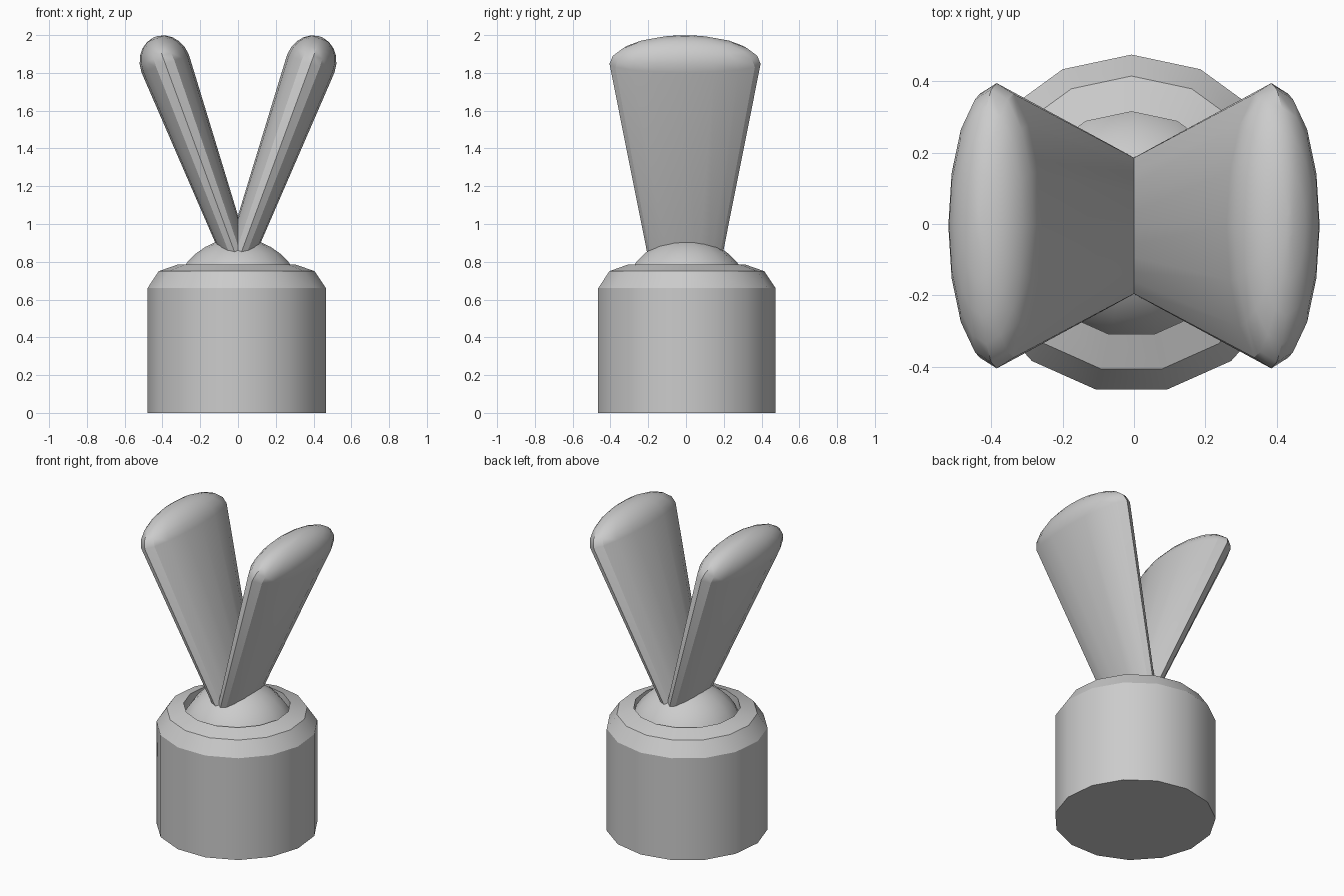
import bpy, bmesh, math
from mathutils import Matrix

cube = bpy.data.objects.get("Cube")
if cube:
    bpy.data.objects.remove(cube, do_unlink=True)

grey = bpy.data.materials.new("plain grey")
grey.use_nodes = True
colour = (0.6, 0.6, 0.6, 1)
grey.diffuse_color = colour
grey.node_tree.nodes["Principled BSDF"].inputs["Base Color"].default_value = colour


def loft(name, rings, sides, matrix):
    """Stack elliptical rings (x radius, y radius, height), closed at both ends."""
    bm = bmesh.new()
    loops = []
    for rx, ry, h in rings:
        loops.append([bm.verts.new((rx * math.sin(math.tau * i / sides),
                                    ry * math.cos(math.tau * i / sides), h))
                      for i in range(sides)])
    for low, high in zip(loops, loops[1:]):
        for i in range(sides):
            j = (i + 1) % sides
            bm.faces.new((low[i], low[j], high[j], high[i]))
    bm.faces.new(loops[0])
    bm.faces.new(loops[-1])
    bmesh.ops.remove_doubles(bm, verts=bm.verts, dist=1e-5)
    bmesh.ops.recalc_face_normals(bm, faces=bm.faces)
    mesh = bpy.data.meshes.new(name)
    bm.to_mesh(mesh)
    bm.free()
    mesh.materials.append(grey)
    obj = bpy.data.objects.new(name, mesh)
    bpy.context.collection.objects.link(obj)
    obj.matrix_world = matrix
    bpy.ops.object.select_all(action="DESELECT")
    obj.select_set(True)
    bpy.context.view_layer.objects.active = obj
    bpy.ops.object.shade_smooth_by_angle(angle=math.radians(30))
    return obj


# Fifteen-sided base with a sloped shoulder and a socket for the ball
profile = [(0.475, 0), (0.475, 0.66), (0.415, 0.75), (0.315, 0.785), (0.315, 0.68)]
loft("base", [(r, r, z) for r, z in profile], 15, Matrix.Translation((-0.007, 0, 0)))

# Ball resting in the socket
R = 0.35
ball = [(R * math.sin(a), R * math.sin(a), R * math.cos(a))
        for a in (math.radians(d) for d in range(90, 9, -10))]
loft("ball", ball + [(0.02, 0.02, R)], 15, Matrix.Translation((0, 0, 0.575)))

# Two flattened, flaring paddles with domed ends, leaning apart
W, D, CAP = 0.134, 0.4, 0.153
paddle = [(W - 0.0565 * 1.2, D - 0.187 * 1.2, -1.2)]
for step in range(6):
    a = math.radians(min(step * 17, 86))
    paddle.append((W * math.cos(a), D * math.cos(a), CAP * math.sin(a)))
for name, side in (("left_paddle", 1), ("right_paddle", -1)):
    place = (Matrix.Translation((side * 0.385, -0.005, 1.848))
             @ Matrix.Rotation(side * math.radians(20.2), 4, "Y"))
    loft(name, paddle, 16, place)
